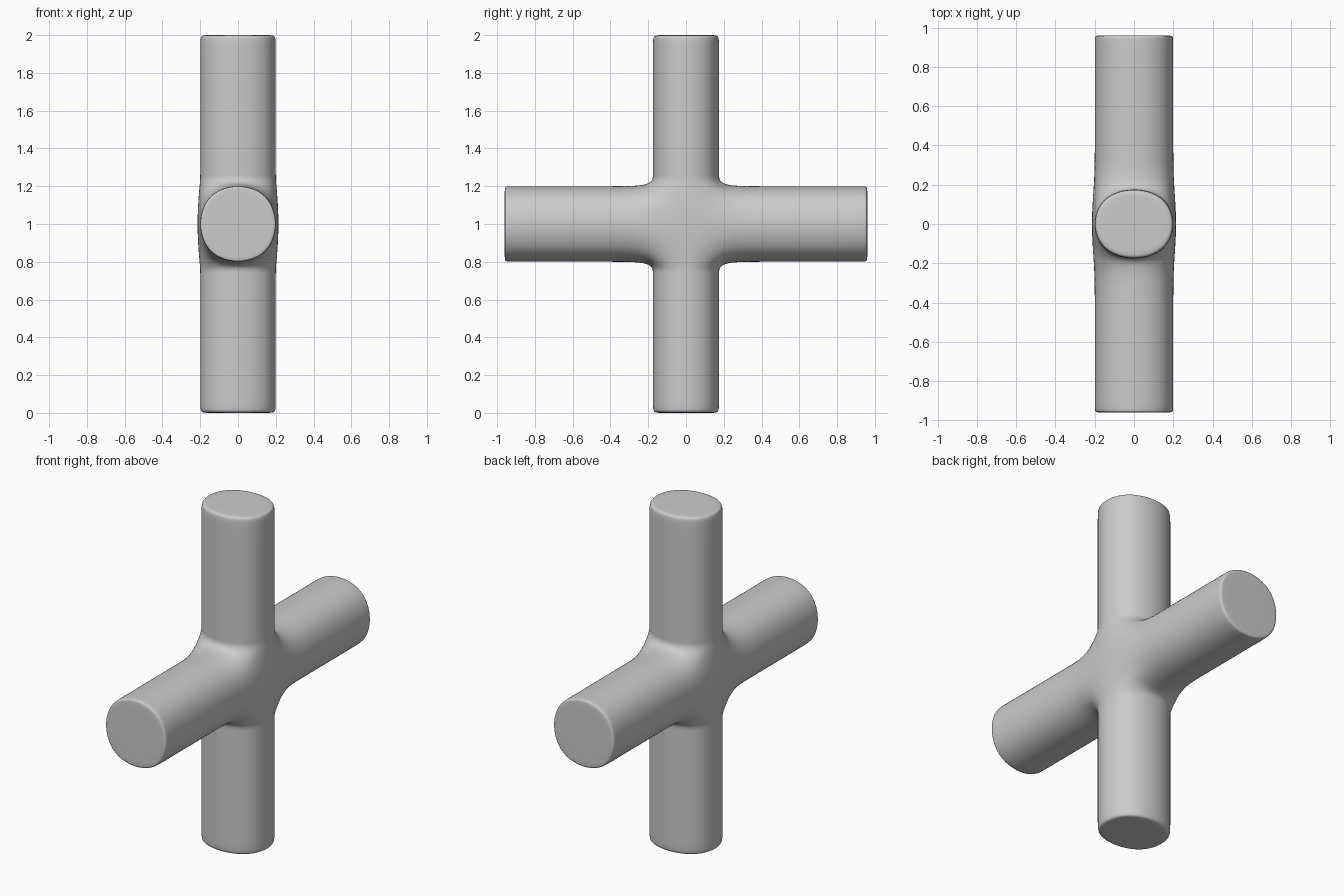
import bpy
import bmesh
from mathutils import Vector

if "Cube" in bpy.data.objects:
    bpy.data.objects.remove(bpy.data.objects["Cube"], do_unlink=True)

HALF = Vector((0.218, 0.191, 0.218))   # half size of the hub cage
CENTRE = Vector((0, 0, 1))

grey = bpy.data.materials.new("plain_grey")
grey.use_nodes = True
grey.diffuse_color = (0.6, 0.6, 0.6, 1)
grey.node_tree.nodes["Principled BSDF"].inputs["Base Color"].default_value = (0.6, 0.6, 0.6, 1)


def grow_arm(bm, face, axis, sign, loops, inset):
    """Extrude one hub face through the given distances, then inset its cap."""
    for distance in loops:
        face = bmesh.ops.extrude_discrete_faces(bm, faces=[face])["faces"][0]
        for v in face.verts:
            v.co[axis] = sign * distance
    face = bmesh.ops.extrude_discrete_faces(bm, faces=[face])["faces"][0]
    for v in face.verts:
        for i in range(3):
            if i != axis:
                v.co[i] -= inset if v.co[i] > 0 else -inset


# Hub block
bm = bmesh.new()
bmesh.ops.create_cube(bm, size=2)
for v in bm.verts:
    v.co = Vector(a * b for a, b in zip(v.co, HALF))
bm.normal_update()

# Four arms: horizontal along y, vertical along z
arms = {1: ([0.36, 0.93, 0.96], 0.03), 2: ([0.25, 0.40, 0.95, 1.0], 0.04)}
for axis, (loops, inset) in arms.items():
    for sign in (-1, 1):
        hub_face = max(bm.faces, key=lambda f: f.normal[axis] * sign
                       - 2 * (abs(f.calc_center_median()[axis] - sign * HALF[axis]) > 0.001))
        grow_arm(bm, hub_face, axis, sign, loops, inset)
        bm.normal_update()

bmesh.ops.recalc_face_normals(bm, faces=bm.faces[:])
bmesh.ops.translate(bm, verts=bm.verts[:], vec=CENTRE)
for f in bm.faces:
    f.smooth = True

mesh = bpy.data.meshes.new("cross_pipe")
bm.to_mesh(mesh)
bm.free()
mesh.materials.append(grey)
cross = bpy.data.objects.new("cross_pipe", mesh)
bpy.context.collection.objects.link(cross)

# Round the cage into smoothly blended tubes
sub = cross.modifiers.new("rounding", "SUBSURF")
sub.levels = sub.render_levels = 4
